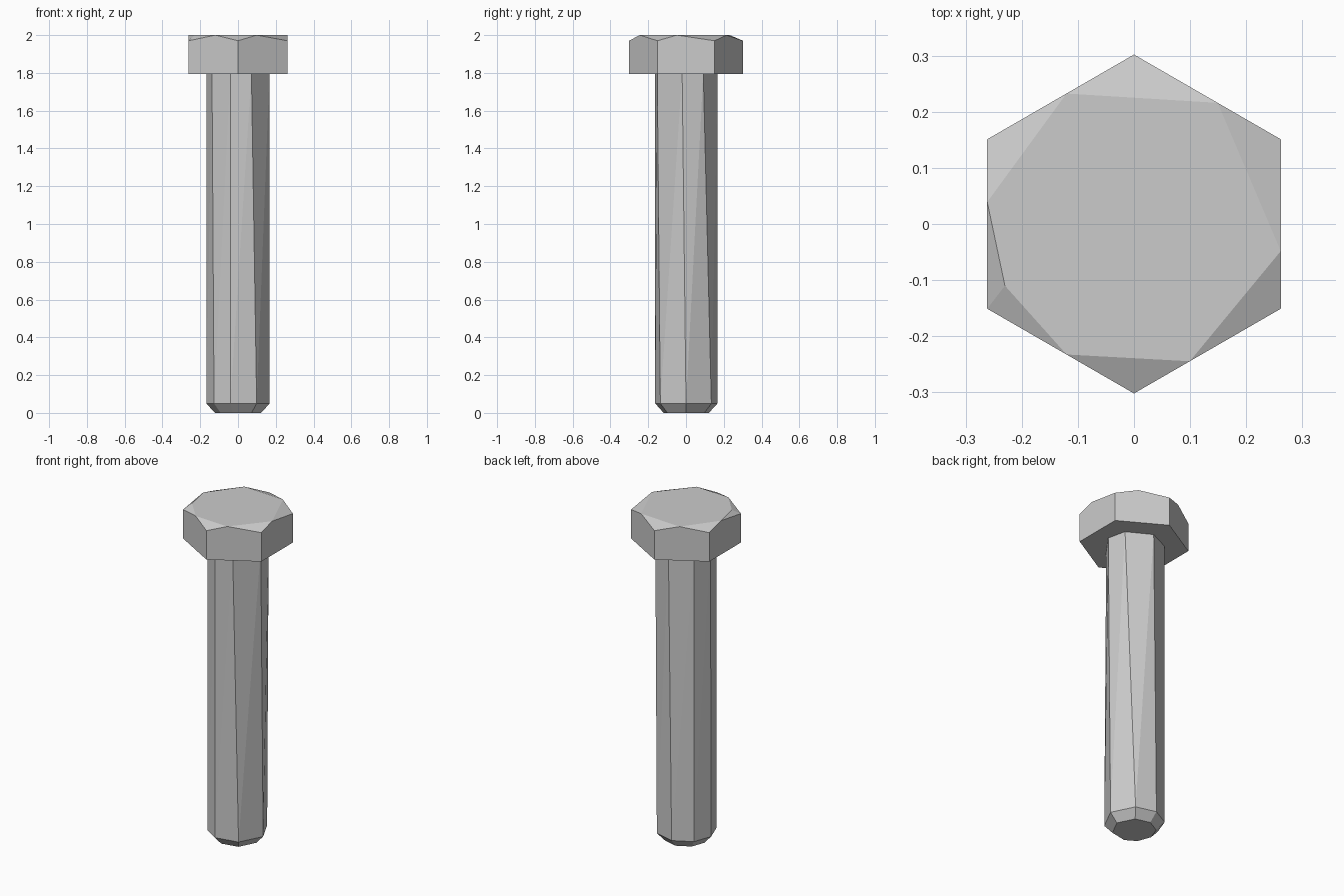
import bpy, bmesh
from math import radians, cos, sin
from mathutils import Vector

if "Cube" in bpy.data.objects:
    bpy.data.objects.remove(bpy.data.objects["Cube"])


def ring(angles, radius, z):
    return [Vector((radius * cos(radians(a)), radius * sin(radians(a)), z)) for a in angles]


def hull_object(name, points):
    """Flat-faced convex solid around a set of points."""
    bm = bmesh.new()
    for p in points:
        bm.verts.new(p)
    bmesh.ops.convex_hull(bm, input=bm.verts[:])
    bmesh.ops.dissolve_limit(bm, angle_limit=radians(0.5), verts=bm.verts[:], edges=bm.edges[:])
    bmesh.ops.recalc_face_normals(bm, faces=bm.faces[:])
    mesh = bpy.data.meshes.new(name)
    bm.to_mesh(mesh)
    bm.free()
    obj = bpy.data.objects.new(name, mesh)
    bpy.context.collection.objects.link(obj)
    return obj


# Hexagonal head: corners cut down to a flat top whose points sit along the sides
HEAD_R = 0.302
corner_angles = [30 + 60 * k for k in range(6)]
lower = ring(corner_angles, HEAD_R, 1.795)
upper = ring(corner_angles, HEAD_R, 1.97)
side_fractions = [0.43, 0.46, 0.37, 0.54, 0.38, 0.34]
top = []
for k, t in enumerate(side_fractions):
    p = upper[k].lerp(upper[(k + 1) % 6], t)
    p.z = 2.0
    top.append(p)
top.append(Vector((-0.23, -0.11, 2.0)))
hull_object("bolt_head", lower + upper + top)

# Faceted shank, slightly twisted, with a chamfered tip
SHANK_R = 0.168
low_angles = [-54, 0, 53, 97, 140, 180, 221, 256]
high_angles = [-65, -7, 33, 90, 140, 178, 215, 256]
hull_object("bolt_shank",
            ring(low_angles, 0.122, 0.0)
            + ring(low_angles, SHANK_R, 0.05)
            + ring(high_angles, SHANK_R, 1.80))
